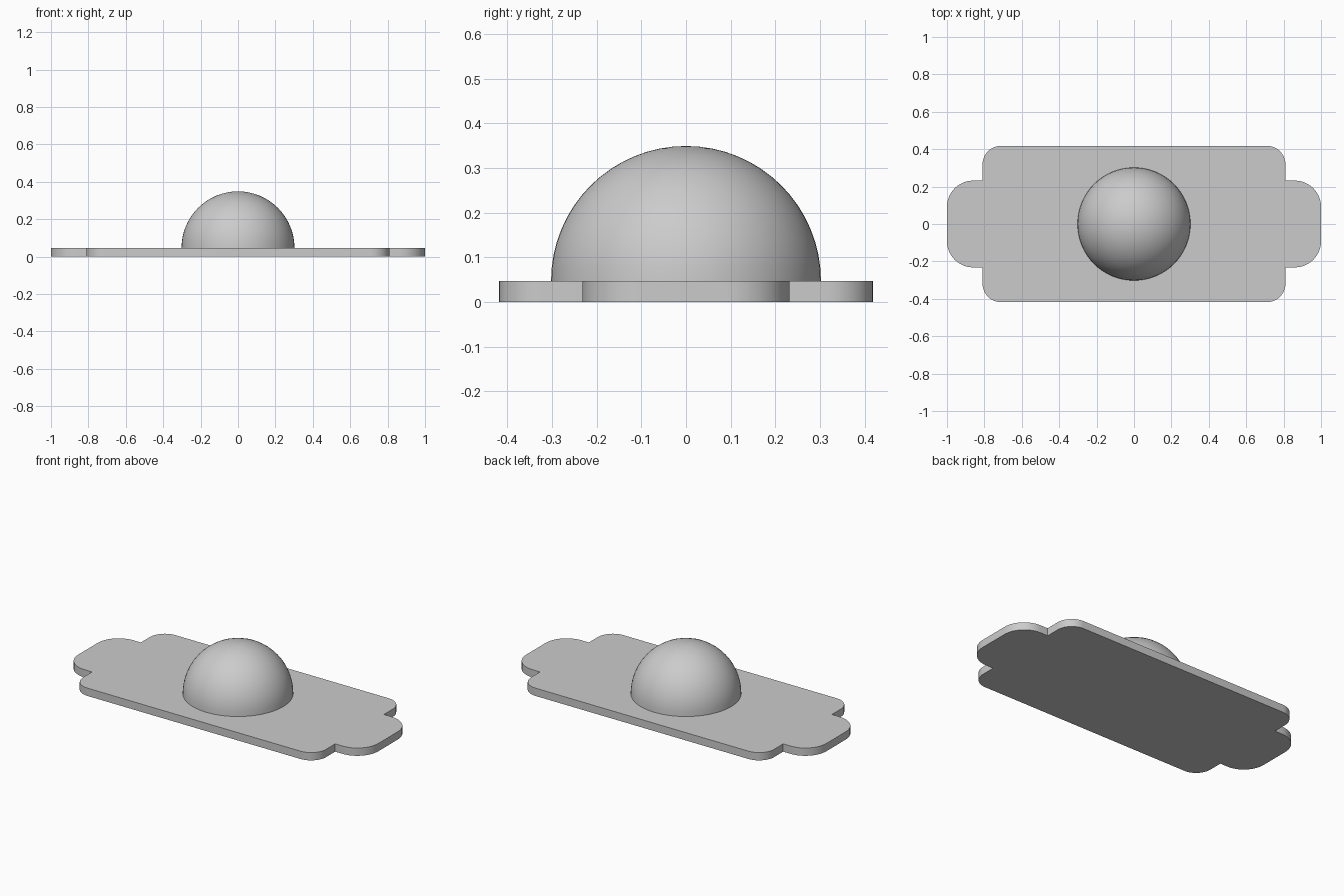
import bpy, bmesh
from math import sin, cos, pi, radians

cube = bpy.data.objects.get("Cube")
if cube:
    bpy.data.objects.remove(cube, do_unlink=True)

PLATE_TOP = 0.047
DOME_RADIUS = 0.302

grey = bpy.data.materials.new("plain_grey")
grey.use_nodes = True
colour = (0.6, 0.6, 0.6, 1)
grey.diffuse_color = colour
grey.node_tree.nodes["Principled BSDF"].inputs["Base Color"].default_value = colour


def finish(bm, name):
    bmesh.ops.recalc_face_normals(bm, faces=bm.faces)
    mesh = bpy.data.meshes.new(name)
    bm.to_mesh(mesh)
    bm.free()
    mesh.materials.append(grey)
    obj = bpy.data.objects.new(name, mesh)
    bpy.context.collection.objects.link(obj)
    bpy.ops.object.select_all(action="DESELECT")
    obj.select_set(True)
    bpy.context.view_layer.objects.active = obj
    bpy.ops.object.shade_smooth_by_angle(angle=radians(30))
    return obj


def corner(x, y, r, steps=12):
    """Rounded outer corner whose square tip would sit at (x, y)."""
    angles = [pi / 2 * i / steps for i in range(steps + 1)]
    return [(x - r + r * cos(a), y - r + r * sin(a)) for a in angles]


# Base plate: one quarter outline (end tab, notch, body) reflected all round
quarter = corner(1.0, 0.232, 0.14) + [(0.81, 0.232)] + corner(0.81, 0.418, 0.1)
half = quarter + [(-x, y) for x, y in reversed(quarter)]
outline = half + [(-x, -y) for x, y in half]
bm = bmesh.new()
bottom = bm.faces.new([bm.verts.new((x, y, 0)) for x, y in outline])
sides = bmesh.ops.extrude_face_region(bm, geom=[bottom], use_keep_orig=True)
top_verts = [g for g in sides["geom"] if isinstance(g, bmesh.types.BMVert)]
bmesh.ops.translate(bm, verts=top_verts, vec=(0, 0, PLATE_TOP))
finish(bm, "base_plate")

# Dome: upper half of a sphere resting on the plate
bm = bmesh.new()
bmesh.ops.create_uvsphere(bm, u_segments=64, v_segments=32, radius=DOME_RADIUS)
lower = [v for v in bm.verts if v.co.z < -0.001]
bmesh.ops.delete(bm, geom=lower, context="VERTS")
dome = finish(bm, "dome")
dome.location.z = PLATE_TOP
